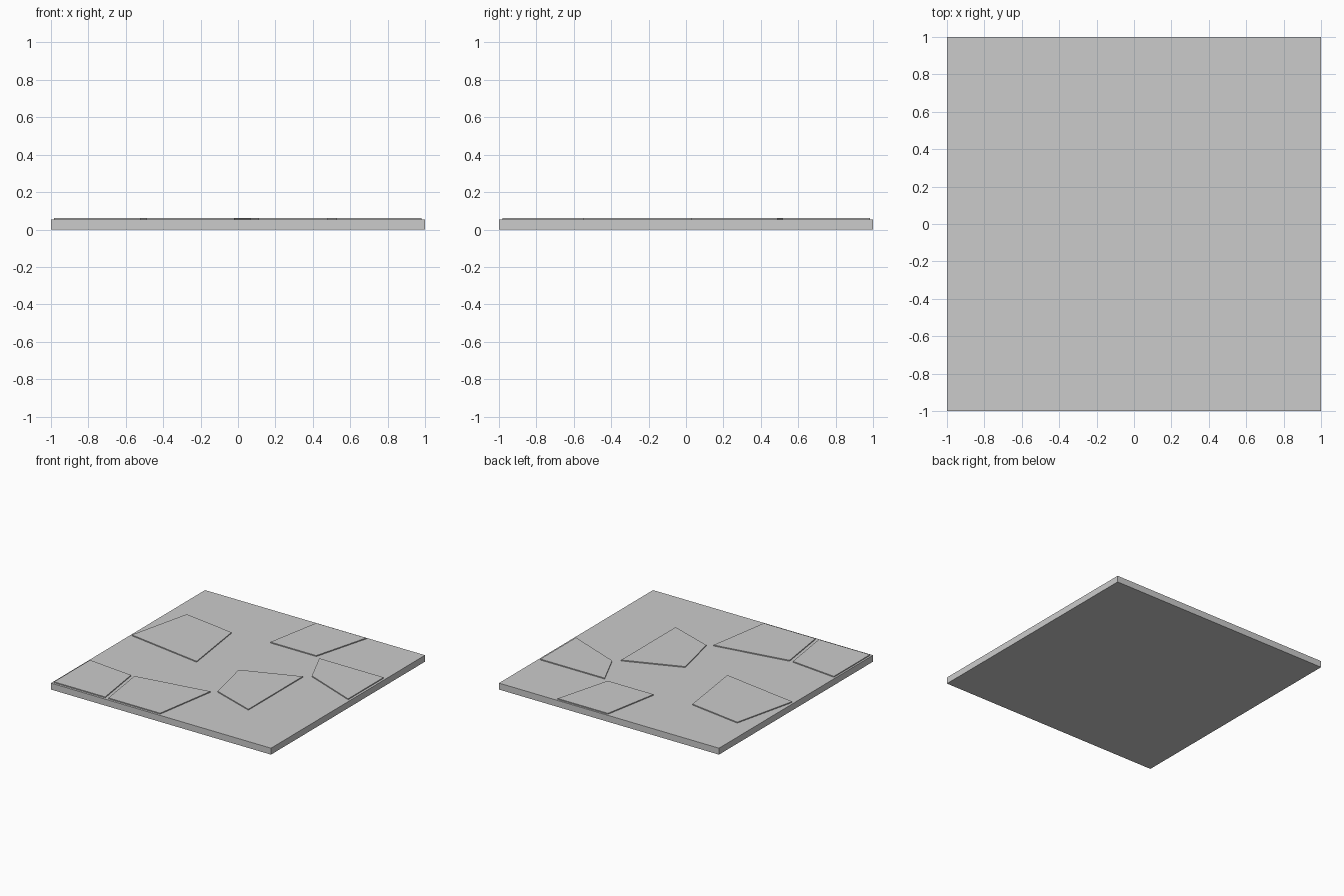
import bpy
import bmesh

if "Cube" in bpy.data.objects:
    bpy.data.objects.remove(bpy.data.objects["Cube"])

SLAB_TOP = 0.053
STONE_TOP = 0.061


def prism(name, outline, z0, z1):
    """Extrude a flat outline from z0 up to z1."""
    bm = bmesh.new()
    face = bm.faces.new([bm.verts.new((x, y, z0)) for x, y in outline])
    ext = bmesh.ops.extrude_face_region(bm, geom=[face], use_keep_orig=True)
    top = [g for g in ext["geom"] if isinstance(g, bmesh.types.BMVert)]
    bmesh.ops.translate(bm, verts=top, vec=(0, 0, z1 - z0))
    bmesh.ops.recalc_face_normals(bm, faces=bm.faces)
    mesh = bpy.data.meshes.new(name)
    bm.to_mesh(mesh)
    bm.free()
    obj = bpy.data.objects.new(name, mesh)
    bpy.context.collection.objects.link(obj)
    return obj


# square floor slab
prism("floor_slab", [(-1, -1), (1, -1), (1, 1), (-1, 1)], 0, SLAB_TOP)

# thin irregular paving stones, slightly sunk into the slab
stones = {
    "back": [(0.02, 0.985), (0.477, 0.985), (0.35, 0.516), (-0.067, 0.516)],
    "left": [(-0.858, 0.56), (-0.402, 0.49), (-0.322, -0.077), (-0.985, 0.028)],
    "right": [(0.396, 0.49), (0.981, 0.49), (0.981, 0.028), (0.527, 0.206)],
    "centre": [(0.478, 0.158), (0.478, -0.548), (0.11, -0.42), (0.02, -0.02)],
    "front_left": [(-0.985, -0.514), (-0.583, -0.556), (-0.52, -0.982), (-0.985, -0.982)],
    "front": [(-0.552, -0.556), (0.066, -0.452), (-0.02, -0.982), (-0.49, -0.982)],
}
for place, outline in stones.items():
    prism(f"paving_stone_{place}", outline, SLAB_TOP - 0.01, STONE_TOP)
